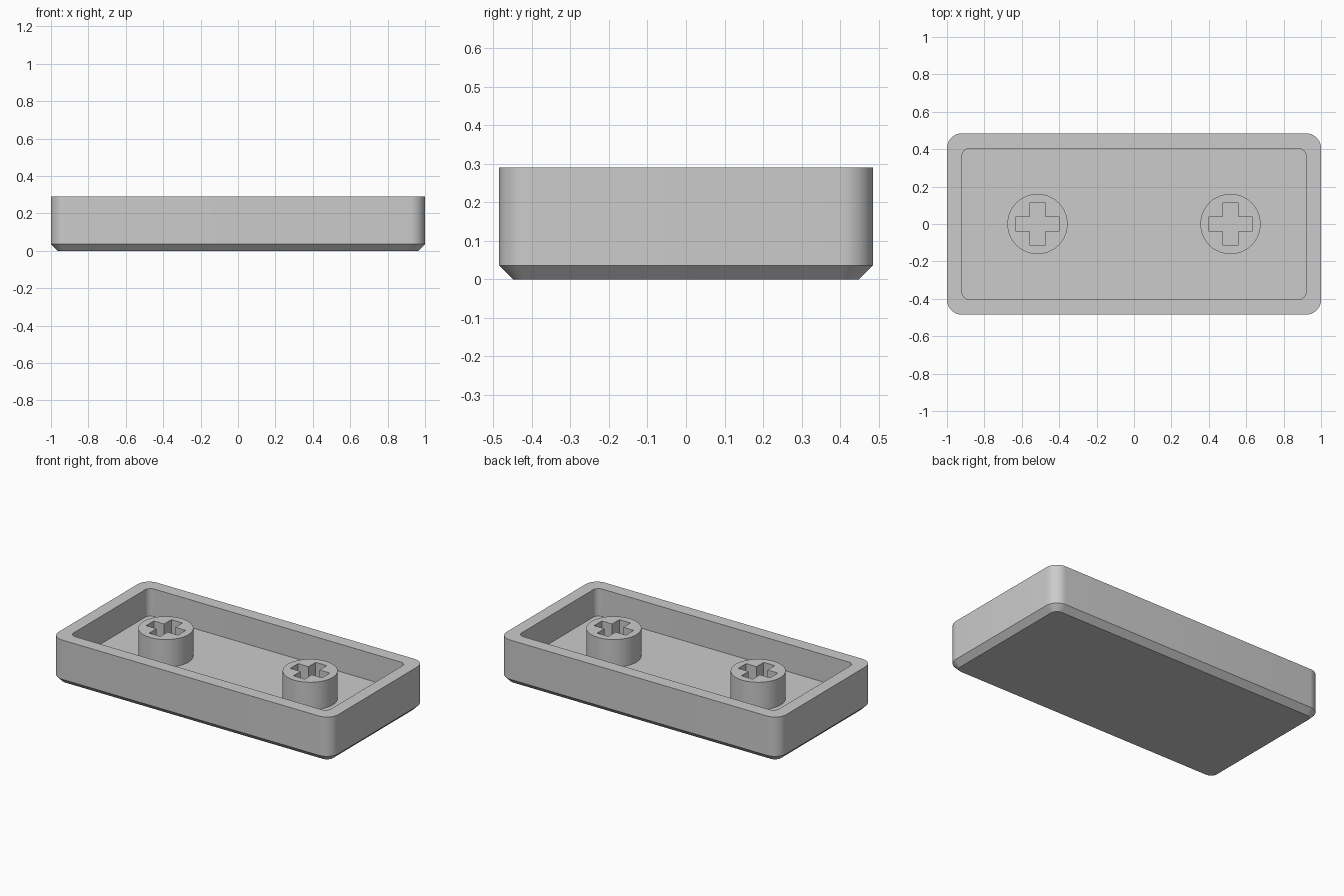
import bpy, bmesh, math

old = bpy.data.objects.get("Cube")
if old:
    bpy.data.objects.remove(old, do_unlink=True)

# One plain grey plastic
grey = bpy.data.materials.new("grey_plastic")
grey.use_nodes = True
colour = (0.6, 0.6, 0.6, 1)
grey.diffuse_color = colour
grey.node_tree.nodes["Principled BSDF"].inputs["Base Color"].default_value = colour

HEIGHT, FLOOR, CHAMFER = 0.29, 0.112, 0.036


def rounded_rect(hx, hy, r, steps=10):
    """Counter-clockwise outline with rounded corners."""
    pts = []
    for q, (sx, sy) in enumerate([(1, 1), (-1, 1), (-1, -1), (1, -1)]):
        for i in range(steps + 1):
            a = (q + i / steps) * math.pi / 2
            pts.append((sx * (hx - r) + r * math.cos(a),
                        sy * (hy - r) + r * math.sin(a)))
    return pts


def ring(bm, pts, z):
    return [bm.verts.new((x, y, z)) for x, y in pts]


def loft(bm, a, b):
    n = len(a)
    for i in range(n):
        j = (i + 1) % n
        bm.faces.new((a[i], a[j], b[j], b[i]))


def finish(bm, name, location=(0, 0, 0)):
    bmesh.ops.recalc_face_normals(bm, faces=bm.faces)
    mesh = bpy.data.meshes.new(name)
    bm.to_mesh(mesh)
    bm.free()
    mesh.materials.append(grey)
    obj = bpy.data.objects.new(name, mesh)
    obj.location = location
    bpy.context.collection.objects.link(obj)
    bpy.ops.object.select_all(action="DESELECT")
    obj.select_set(True)
    bpy.context.view_layer.objects.active = obj
    bpy.ops.object.shade_smooth_by_angle(angle=math.radians(30))


# Tray shell: chamfered base, outer wall, flat rim, inner wall, floor
bm = bmesh.new()
outer = rounded_rect(1, 0.485, 0.08)
inner = rounded_rect(0.92, 0.403, 0.04)
base = rounded_rect(1 - CHAMFER, 0.485 - CHAMFER, 0.08 - CHAMFER)
rings = [ring(bm, p, z) for p, z in [(base, 0), (outer, CHAMFER), (outer, HEIGHT),
                                     (inner, HEIGHT), (inner, FLOOR)]]
for lower, upper in zip(rings, rings[1:]):
    loft(bm, lower, upper)
bm.faces.new(rings[0])
bm.faces.new(rings[-1])
finish(bm, "tray_shell")


# Round posts with a cross-shaped socket
def post(name, x):
    bm = bmesh.new()
    circle = [(0.161 * math.cos(t * math.tau / 64), 0.161 * math.sin(t * math.tau / 64))
              for t in range(64)]
    arm, half = 0.114, 0.04
    cross = []
    for q in range(4):
        c, s = round(math.cos(q * math.pi / 2)), round(math.sin(q * math.pi / 2))
        for u, v in [(arm, -half), (arm, half), (half, half)]:
            cross.append((u * c - v * s, u * s + v * c))
    bottom = FLOOR - 0.01
    loops = {}
    for z in (bottom, HEIGHT):
        loops[z] = [ring(bm, circle, z), ring(bm, cross, z)]
        edges = [bm.edges.new((l[i - 1], l[i])) for l in loops[z] for i in range(len(l))]
        bmesh.ops.triangle_fill(bm, edges=edges, use_beauty=True)
    for a, b in zip(loops[bottom], loops[HEIGHT]):
        loft(bm, a, b)
    finish(bm, name, (x, 0, 0))


post("right_post", -0.516)
post("left_post", 0.516)
